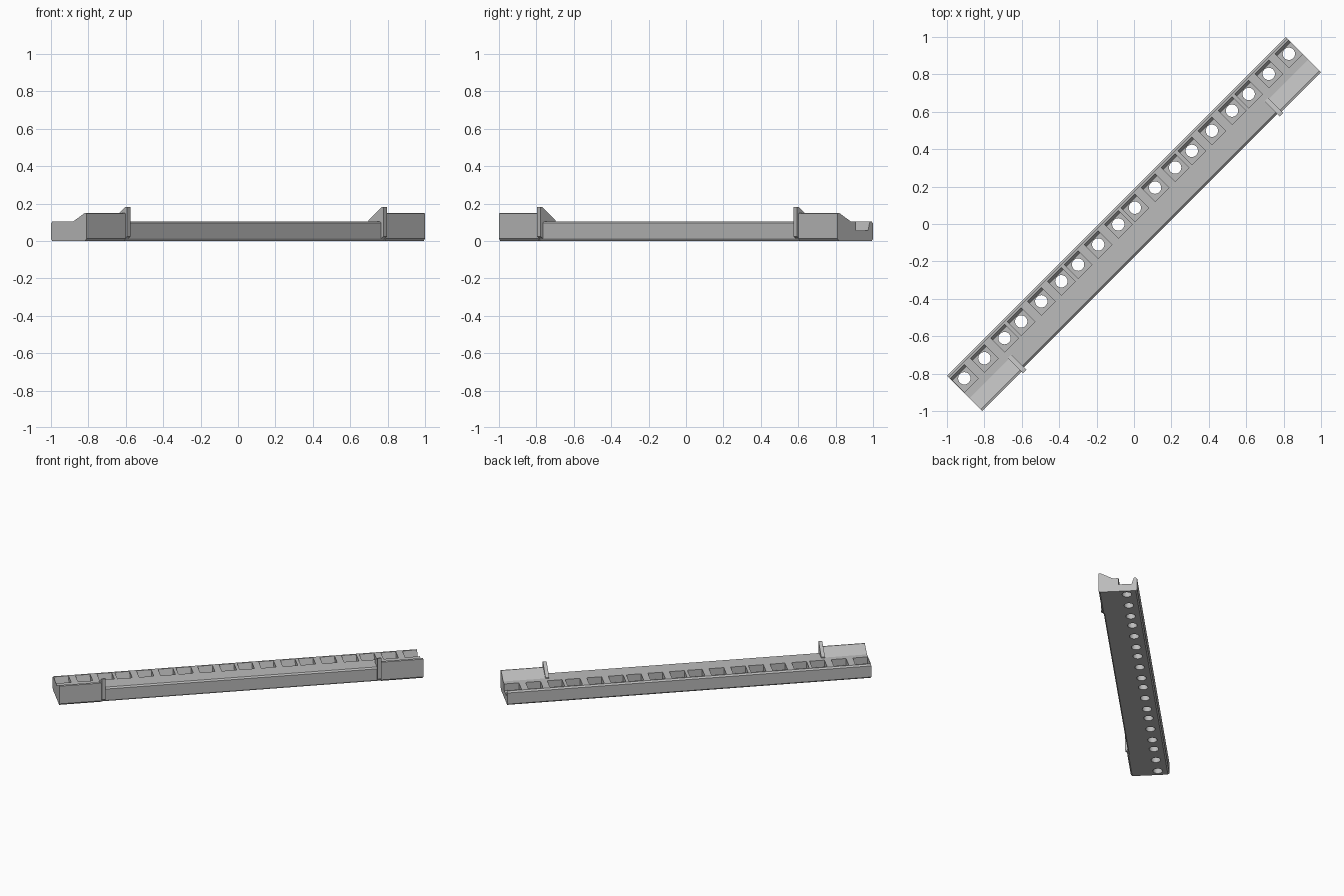
import bpy, bmesh, math
from mathutils import Matrix

cube = bpy.data.objects.get("Cube")
if cube:
    bpy.data.objects.remove(cube, do_unlink=True)

TURN = Matrix.Rotation(math.radians(45), 4, 'Z')   # the bar lies on the diagonal
END, STEP, RIB = 1.28, 0.983, 0.957                # distances along the bar

grey = bpy.data.materials.new("plain grey")
grey.use_nodes = True
colour = (0.5, 0.5, 0.5, 1)
grey.diffuse_color = colour
grey.node_tree.nodes["Principled BSDF"].inputs["Base Color"].default_value = colour


def finish(name, bm):
    bmesh.ops.recalc_face_normals(bm, faces=bm.faces)
    mesh = bpy.data.meshes.new(name)
    bm.to_mesh(mesh)
    bm.free()
    obj = bpy.data.objects.new(name, mesh)
    bpy.context.collection.objects.link(obj)
    mesh.materials.append(grey)
    obj.matrix_world = TURN
    return obj


def add_prism(bm, profile, start, stop):
    """Extrude a (across, up) profile along the bar."""
    rings = [[bm.verts.new((u, v, z)) for v, z in profile] for u in (start, stop)]
    bm.faces.new(rings[0])
    bm.faces.new(rings[1])
    n = len(profile)
    for i in range(n):
        j = (i + 1) % n
        bm.faces.new((rings[0][i], rings[0][j], rings[1][j], rings[1][i]))


def prism(name, profile, start, stop):
    bm = bmesh.new()
    add_prism(bm, profile, start, stop)
    return finish(name, bm)


# Cross-sections: shared chamfered back edge, then the front of each section
back = [(0.124, 0), (0.134, 0.01), (0.134, 0.095), (0.122, 0.105)]
middle_profile = back + [(-0.115, 0.105), (-0.126, 0.095), (-0.126, 0.012), (-0.118, 0)]
end_profile = back + [(-0.036, 0.105), (-0.122, 0.15), (-0.134, 0.147), (-0.134, 0.012), (-0.124, 0)]
rib_profile = [(-0.03, 0.09), (-0.03, 0.112), (-0.132, 0.182), (-0.145, 0.182),
               (-0.145, 0.025), (-0.126, 0.012), (-0.11, 0.012), (-0.11, 0.09)]

bodies = [prism("middle_bar", middle_profile, -STEP, STEP)]
for side, s in (("left", 1), ("right", -1)):
    bodies.append(prism(side + "_end_block", end_profile, s * STEP, s * END))
    prism(side + "_rib", rib_profile, s * RIB, s * STEP)

# Pockets and through holes in six groups of three
centres = [-1.225 + 0.43 * group + 0.152 * k for group in range(6) for k in range(3)]
pocket_profile = [(0.005, 0.055), (0.096, 0.055), (0.111, 0.105), (0.111, 0.2), (0.005, 0.2)]
pockets, holes = bmesh.new(), bmesh.new()
for u in centres:
    add_prism(pockets, pocket_profile, u - 0.052, u + 0.052)
    bmesh.ops.create_cone(holes, cap_ends=True, segments=32, radius1=0.033, radius2=0.033,
                          depth=0.4, matrix=Matrix.Translation((u, 0.058, 0)))
cutters = [finish("pocket_cutter", pockets), finish("hole_cutter", holes)]

for body in bodies:
    bpy.context.view_layer.objects.active = body
    for cutter in cutters:
        mod = body.modifiers.new("cut", 'BOOLEAN')
        mod.operation, mod.solver, mod.object = 'DIFFERENCE', 'EXACT', cutter
        bpy.ops.object.modifier_apply(modifier=mod.name)
for cutter in cutters:
    bpy.data.objects.remove(cutter, do_unlink=True)

# Smooth the round hole walls, keep the rest crisp
for body in bodies:
    bpy.ops.object.select_all(action='DESELECT')
    body.select_set(True)
    bpy.context.view_layer.objects.active = body
    bpy.ops.object.shade_smooth_by_angle(angle=math.radians(25))
